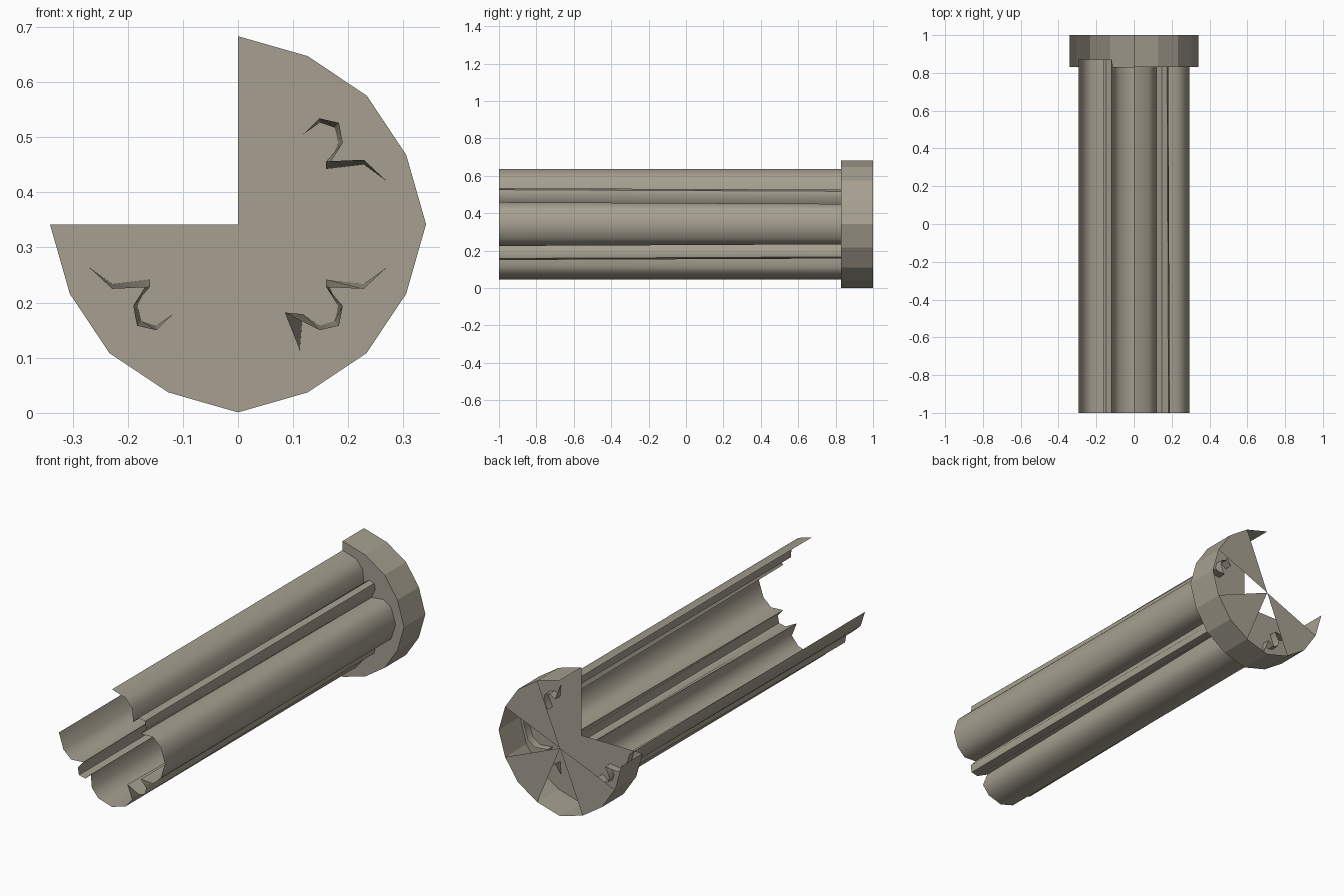
import bpy
import math

if "Cube" in bpy.data.objects:
    bpy.data.objects.remove(bpy.data.objects["Cube"])

CZ = 0.342                      # height of the long axis
Y0, Y_CAP, Y1 = -1.0, 0.83, 1.0

grey = bpy.data.materials.new("warm_grey")
grey.diffuse_color = (0.38, 0.35, 0.28, 1)
grey.use_nodes = True
grey.node_tree.nodes["Principled BSDF"].inputs["Base Color"].default_value = grey.diffuse_color


def make(name, verts, faces, smooth=None):
    me = bpy.data.meshes.new(name)
    me.from_pydata(verts, [], faces)
    me.update()
    me.materials.append(grey)
    ob = bpy.data.objects.new(name, me)
    bpy.context.collection.objects.link(ob)
    if smooth:
        bpy.context.view_layer.objects.active = ob
        ob.select_set(True)
        bpy.ops.object.shade_smooth_by_angle(angle=math.radians(smooth))
        ob.select_set(False)
    return ob


# One quarter of the fluted section, side lobe to top lobe, about the axis:
# (x, z at the open end, x, z at the cap end)
QUARTER = [
    (0.295, 0.0, 0.295, 0.0), (0.27, 0.078, 0.27, 0.078),
    (0.228, 0.117, 0.228, 0.108), (0.16, 0.114, 0.16, 0.10),
    (0.19, 0.148, 0.182, 0.148), (0.183, 0.184, 0.175, 0.175),
    (0.148, 0.192, 0.148, 0.184), (0.118, 0.163, 0.118, 0.163),
    (0.112, 0.228, 0.112, 0.228), (0.076, 0.272, 0.076, 0.272),
    (0.0, 0.295, 0.0, 0.295)]


def mirrored(sx, sz):
    return [(sx * a, sz * b, sx * c, sz * d) for a, b, c, d in QUARTER]


# Three quarters joined: top -> right -> bottom -> left
lower_right = mirrored(1, -1)
lower_right[7] = (0.085, -0.16, 0.118, -0.163)     # bent flap beside the rib
path = mirrored(1, 1)[::-1] + lower_right[1:] + mirrored(-1, -1)[::-1][1:]

verts, faces = [], []
for i, (a, b, c, d) in enumerate(path):
    end = Y_CAP if abs(c) < 0.115 else 0.87
    verts += [(a, Y0, CZ + b), (c, end, CZ + d)]
    if i:
        k = 2 * i
        faces.append((k - 2, k, k + 1, k - 1))
make("fluted_shaft", verts, faces, 50)

# Rim of the cap: 12 of 16 sides, clockwise from the top
rim = []
for i in range(13):
    t = math.radians(22.5 * i)
    r = 0.341 if i % 4 == 0 else 0.33
    rim.append((r * math.sin(t), CZ + r * math.cos(t)))

n = len(rim)
verts = [(x, Y_CAP, z) for x, z in rim] + [(x, Y1, z) for x, z in rim]
make("cap_rim", verts, [(i, i + n, i + n + 1, i + 1) for i in range(n - 1)])

# Flat three-quarter disc at the shaft end of the cap
verts = [(x, Y_CAP, z) for x, z in rim] + [(0, Y_CAP, CZ)]
make("cap_front_disc", verts, [(n, i, i + 1) for i in range(n - 1)])

# Wedges on the outer end, with open gaps between them
for k, i in enumerate((1, 5, 9)):
    verts = [(0, Y1, CZ)] + [(x, Y1, z) for x, z in rim[i:i + 3]]
    make("cap_wedge_%d" % (k + 1), verts, [(0, 3, 2, 1)])
